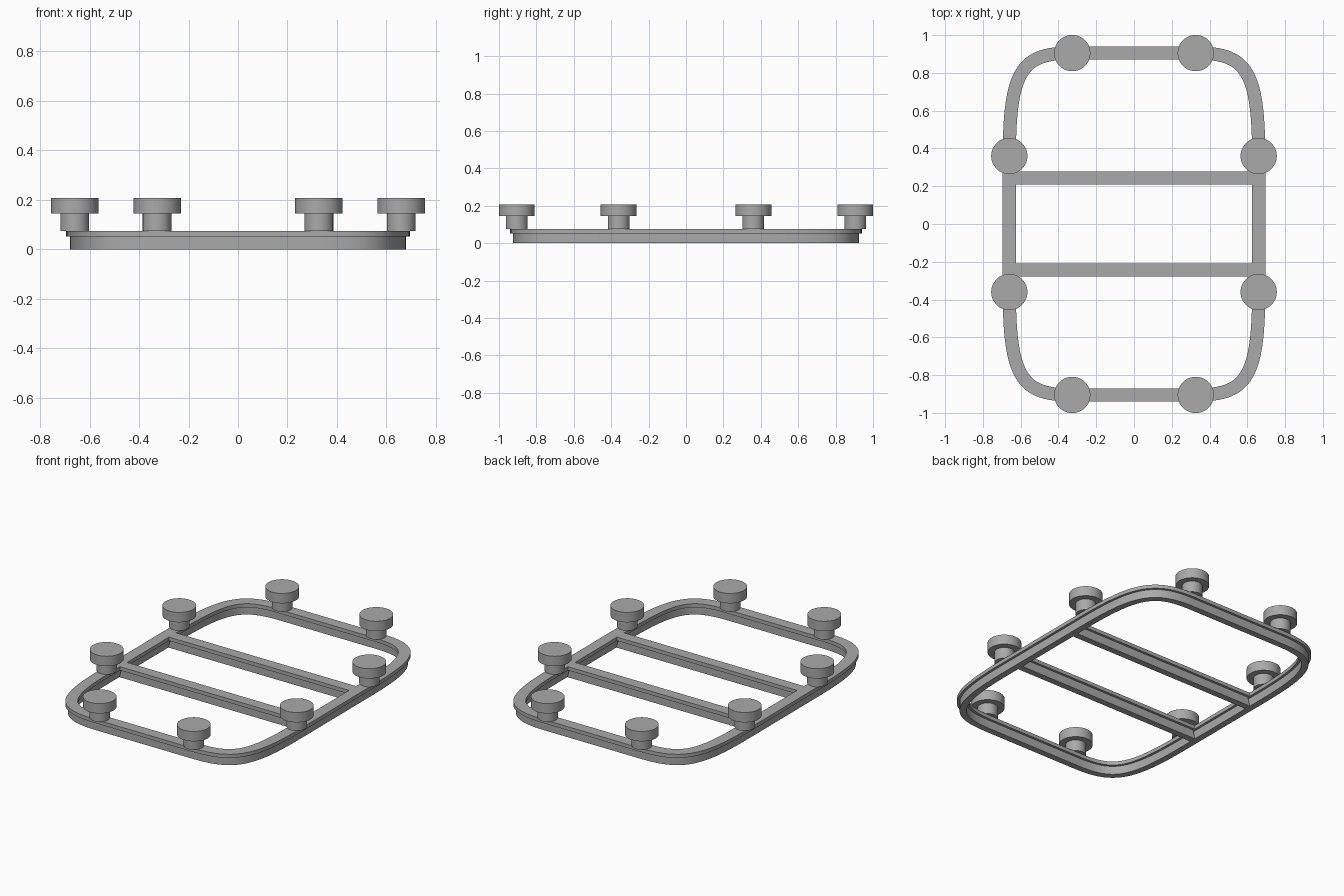
import bpy
import bmesh
from math import radians
from mathutils import Vector
from mathutils.geometry import interpolate_bezier

if "Cube" in bpy.data.objects:
    bpy.data.objects.remove(bpy.data.objects["Cube"])

grey = bpy.data.materials.new("plain grey")
grey.use_nodes = True
COLOUR = (0.4, 0.4, 0.4, 1)
grey.diffuse_color = COLOUR
grey.node_tree.nodes["Principled BSDF"].inputs["Base Color"].default_value = COLOUR

SIDE, END = 0.66, 0.905           # rail centre line
STUD_X, STUD_Y = 0.327, 0.36      # where the corner curves begin
RAIL_TOP, STEP = 0.075, 0.052
FLANGE, WEB = 0.035, 0.02         # half widths of the T-shaped rail


def finish(name, bm):
    bmesh.ops.recalc_face_normals(bm, faces=bm.faces)
    mesh = bpy.data.meshes.new(name)
    bm.to_mesh(mesh)
    bm.free()
    mesh.materials.append(grey)
    obj = bpy.data.objects.new(name, mesh)
    bpy.context.collection.objects.link(obj)
    bpy.ops.object.select_all(action="DESELECT")
    obj.select_set(True)
    bpy.context.view_layer.objects.active = obj
    bpy.ops.object.shade_smooth_by_angle(angle=radians(30))


# T cross-section as (sideways offset, height)
half = [(WEB, 0), (WEB, STEP), (FLANGE, STEP), (FLANGE, RAIL_TOP)]
profile = half + [(-o, z) for o, z in reversed(half)]

# Outline: one rounded corner, mirrored into four
corner = [p.to_2d() for p in interpolate_bezier(
    Vector((SIDE, STUD_Y, 0)), Vector((SIDE, 0.82, 0)),
    Vector((0.59, END, 0)), Vector((STUD_X, END, 0)), 24)]
path = list(corner)
path += [Vector((-p.x, p.y)) for p in reversed(corner)]
path += [-p for p in corner]
path += [Vector((p.x, -p.y)) for p in reversed(corner)]

# Outer rail: sweep the cross-section round the outline
bm = bmesh.new()
rings = []
for i, p in enumerate(path):
    a = (p - path[i - 1]).normalized()
    b = (path[(i + 1) % len(path)] - p).normalized()
    t = (a + b).normalized()
    n = Vector((t.y, -t.x))
    rings.append([bm.verts.new((*(p + n * o), z)) for o, z in profile])
for i, ring in enumerate(rings):
    prev = rings[i - 1]
    for j in range(len(profile)):
        bm.faces.new((prev[j - 1], prev[j], ring[j], ring[j - 1]))
finish("outer_rail", bm)

# Cross bars with the same T section, meeting the side rails
for name, y in (("front_cross_bar", -0.243), ("back_cross_bar", 0.243)):
    bm = bmesh.new()
    ends = [[bm.verts.new((x, y + o, z)) for o, z in profile]
            for x in (-SIDE + WEB, SIDE - WEB)]
    for j in range(len(profile)):
        bm.faces.new((ends[0][j - 1], ends[0][j], ends[1][j], ends[1][j - 1]))
    for end in ends:
        bm.faces.new(end)
    # Trim the flange so that it stops at the rail's inner edge
    for v in bm.verts:
        if v.co.z > STEP - 0.001:
            v.co.x = (SIDE - FLANGE) * (1 if v.co.x > 0 else -1)
    finish(name, bm)


def add_disc(bm, x, y, radius, z0, z1):
    made = bmesh.ops.create_cone(bm, cap_ends=True, segments=48, radius1=radius,
                                 radius2=radius, depth=z1 - z0)
    bmesh.ops.translate(bm, verts=made["verts"], vec=(x, y, (z0 + z1) / 2))


# Eight capped studs
for sx, side in ((-1, "right"), (1, "left")):
    for sy, end in ((-1, "front"), (1, "back")):
        for where, x, y in (("end", STUD_X, END), ("side", SIDE, STUD_Y)):
            bm = bmesh.new()
            add_disc(bm, sx * x, sy * y, 0.058, RAIL_TOP, 0.145)
            add_disc(bm, sx * x, sy * y, 0.096, 0.145, 0.207)
            finish(f"{end}_{side}_{where}_stud", bm)
